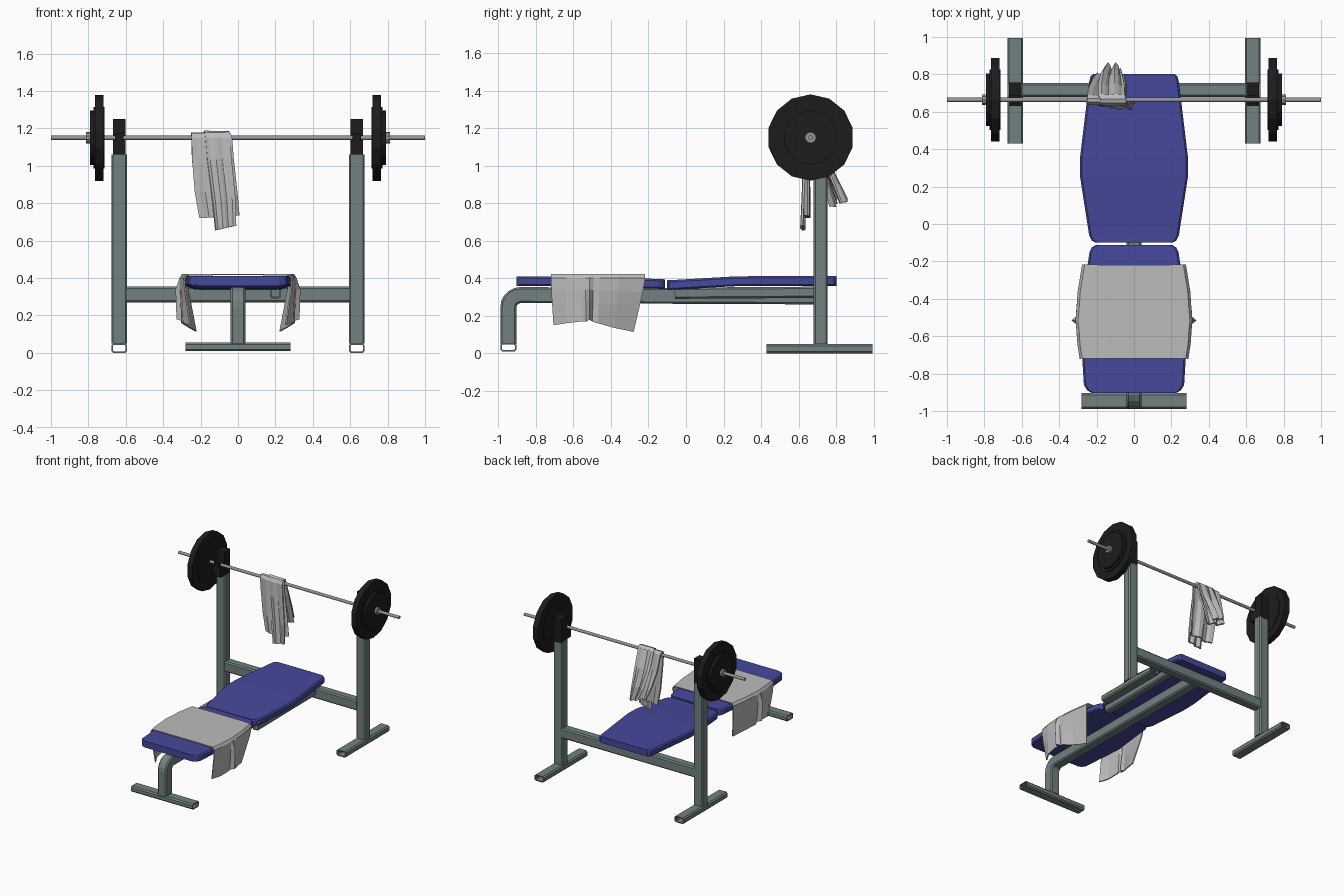
import bpy, bmesh, math
from mathutils import Vector

if "Cube" in bpy.data.objects:
    bpy.data.objects.remove(bpy.data.objects["Cube"])


def material(name, rgb):
    m = bpy.data.materials.new(name)
    m.diffuse_color = (*rgb, 1)
    m.use_nodes = True
    m.node_tree.nodes["Principled BSDF"].inputs["Base Color"].default_value = m.diffuse_color
    return m


STEEL = material("painted_steel", (0.17, 0.22, 0.22))
BLUE = material("blue_vinyl", (0.06, 0.065, 0.33))
BLACK = material("black_iron", (0.012, 0.012, 0.012))
CHROME = material("bar_metal", (0.3, 0.3, 0.3))
CLOTH = material("towel_cloth", (0.5, 0.5, 0.5))


def finish(name, bm, mat):
    bmesh.ops.recalc_face_normals(bm, faces=bm.faces)
    me = bpy.data.meshes.new(name)
    bm.to_mesh(me)
    bm.free()
    ob = bpy.data.objects.new(name, me)
    bpy.context.collection.objects.link(ob)
    me.materials.append(mat)
    return ob


def box(name, lo, hi, mat):
    bm = bmesh.new()
    bmesh.ops.create_cube(bm, size=1)
    for v in bm.verts:
        v.co = Vector([(a + b) / 2 + c * (b - a) for a, b, c in zip(lo, hi, v.co)])
    return finish(name, bm, mat)


def tube(name, path, side, w, h, wall=0.008):
    """Hollow, chamfered rectangular tube swept along a path."""
    path = [Vector(p) for p in path]
    side = Vector(side)

    def section(a, b, c):
        a, b = a / 2, b / 2
        return [(a, b - c), (a - c, b), (c - a, b), (-a, b - c),
                (-a, c - b), (c - a, -b), (a - c, -b), (a, c - b)]

    bm = bmesh.new()
    shells = []
    for prof in (section(w, h, 0.01), section(w - 2 * wall, h - 2 * wall, 0.006)):
        rings = []
        for i, p in enumerate(path):
            d0 = (p - path[max(i - 1, 0)]).normalized()
            d1 = (path[min(i + 1, len(path) - 1)] - p).normalized()
            t = (d0 + d1).normalized()
            k = 1 / max(t.dot(d0 if d0.length else d1), 0.5)
            up = t.cross(side) * k
            rings.append([bm.verts.new(p + side * u + up * v) for u, v in prof])
        shells.append(rings)

    def skin(a, b):
        for j in range(8):
            n = (j + 1) % 8
            bm.faces.new((a[j], a[n], b[n], b[j]))

    for rings in shells:
        for a, b in zip(rings, rings[1:]):
            skin(a, b)
    for e in (0, -1):
        skin(shells[0][e], shells[1][e])
    return finish(name, bm, STEEL)


def disc(name, x0, x1, r, n, mat, y=0.664, z=1.15):
    """Cylinder along x, centred on the bar."""
    bm = bmesh.new()
    ends = [[bm.verts.new((x, y + r * math.sin(2 * math.pi * i / n),
                           z + r * math.cos(2 * math.pi * i / n))) for i in range(n)]
            for x in (x0, x1)]
    for e in ends:
        bm.faces.new(e)
    for i in range(n):
        j = (i + 1) % n
        bm.faces.new((ends[0][i], ends[0][j], ends[1][j], ends[1][i]))
    return finish(name, bm, mat)


def pad(name, rows, t=0.052):
    """Cushion lofted through (y, half width, top z) rows."""
    bm = bmesh.new()
    rings = []
    for y, w, z in rows:
        half = [(w - .008, z - t), (w, z - t + .008), (w, z - .01), (w - .01, z)]
        prof = half + [(-x, h) for x, h in reversed(half)]
        rings.append([bm.verts.new((x, y, h)) for x, h in prof])
    for a, b in zip(rings, rings[1:]):
        for i in range(8):
            j = (i + 1) % 8
            bm.faces.new((a[i], a[j], b[j], b[i]))
    bm.faces.new(rings[0])
    bm.faces.new(rings[-1])
    return finish(name, bm, BLUE)


def cloth(name, rows, thick):
    """Sheet through rows of points, given thickness."""
    bm = bmesh.new()
    g = [[bm.verts.new(p) for p in r] for r in rows]
    for a, b in zip(g, g[1:]):
        for i in range(len(a) - 1):
            bm.faces.new((a[i], a[i + 1], b[i + 1], b[i]))
    ob = finish(name, bm, CLOTH)
    s = ob.modifiers.new("thickness", 'SOLIDIFY')
    s.thickness = thick
    s.offset = 0
    return ob


# Rack: uprights, floor feet, bar hooks, weight plates
for s, n in ((-1, "left"), (1, "right")):
    x = s * 0.635
    tube(n + "_rear_foot", [(x, 0.43, .025), (x, 0.995, .025)], (1, 0, 0), .085, .05)
    tube(n + "_upright", [(x, .717, .05), (x, .717, 1.06)], (1, 0, 0), .085, .076)
    box(n + "_hook_back", (x - .034, .685, 1.05), (x + .034, .757, 1.25), BLACK)
    box(n + "_hook_base", (x - .034, .632, 1.06), (x + .034, .69, 1.135), BLACK)
    box(n + "_hook_lip", (x - .022, .63, 1.10), (x + .022, .647, 1.175), BLACK)
    disc(n + "_large_plate", s * .72, s * .765, .23, 14, BLACK)
    disc(n + "_plate_rim", s * .715, s * .772, .165, 14, BLACK)
    disc(n + "_small_plate", s * .765, s * .792, .145, 14, BLACK)
    disc(n + "_collar", s * .79, s * .812, .03, 10, CHROME)
disc("barbell_bar", -1, 1, .012, 12, CHROME)

# Bench frame: bent spine, crossbar, front foot, under-pad rail
arc = [(0, -.882 - .065 * math.cos(a), .245 + .065 * math.sin(a))
       for a in [math.pi / 2 * i / 5 for i in range(6)]]
tube("bench_spine", [(0, -.947, .05)] + arc + [(0, .69, .303)], (1, 0, 0), .08, .085)
tube("rack_crossbar", [(-.6, .717, .312), (.6, .717, .312)], (0, 1, 0), .074, .085)
tube("front_foot", [(-.28, -.947, .032), (.28, -.947, .032)], (0, 1, 0), .085, .046)
tube("pad_rail", [(.2, -.06, .32), (.2, .69, .325)], (1, 0, 0), .06, .06)

# Cushions
pad("seat_pad", [(-.903, .225, .41), (-.89, .25, .41), (-.86, .268, .41),
                 (-.5, .29, .408), (-.15, .238, .396), (-.125, .225, .395),
                 (-.113, .205, .394)])
pad("back_pad", [(-.1, .205, .389), (-.09, .225, .39), (-.06, .24, .391),
                 (.25, .288, .409), (.36, .288, .411), (.76, .24, .411),
                 (.79, .232, .411), (.803, .215, .411)])

# Seat towel: (top y, top x, hem y, hem x, hem z) columns, pleated at mid-side
columns = [(-.72, .275, -.705, .255, .15), (-.64, .287, -.64, .29, .16),
           (-.56, .292, -.555, .30, .17), (-.535, .295, -.53, .295, .17),
           (-.515, .297, -.515, .325, .18), (-.495, .295, -.50, .29, .17),
           (-.46, .292, -.47, .30, .16), (-.36, .285, -.38, .26, .135),
           (-.218, .262, -.28, .225, .115)]
rows = []
for yt, xt, yb, xb, zb in columns:
    half = [(xt * .5, yt, .419), (xt, yt, .418), (xt + .012, yt, .40)]
    bulge = .02 if abs(yt + .515) < .01 else 0
    for f in (.2, .5, 1):
        half.append((xt + .014 + (xb - xt - .014) * f + bulge * (1 - f),
                     yt + (yb - yt) * f, .38 + (zb - .38) * f))
    rows.append([(-x, y, z) for x, y, z in reversed(half)] + [(0, yt, .419)] + half)
cloth("seat_towel", rows, .008)


# Bar towel: two folded layers draped front to back over the bar
def drape(name, spec, thick, phase):
    """spec rows: left x, left z, right x, right z, y, pleat depth."""
    rows = []
    for xl, zl, xr, zr, y, amp in spec:
        rows.append([(xl + (xr - xl) * i / 8,
                      y + amp * math.sin(i * 1.5 + phase),
                      zl + (zr - zl) * i / 8) for i in range(9)])
    cloth(name, rows, thick)


drape("bar_towel_outer", [
    (-.12, .655, -.01, .68, .622, .008), (-.135, .80, -.015, .83, .628, .007),
    (-.165, 1.03, -.035, 1.04, .635, .006), (-.175, 1.15, -.042, 1.15, .638, .002),
    (-.178, 1.175, -.045, 1.175, .65, 0), (-.18, 1.182, -.045, 1.18, .668, 0),
    (-.19, 1.165, -.05, 1.165, .688, .002), (-.19, 1.03, -.05, 1.03, .74, .012),
    (-.175, .90, -.06, .90, .80, .018), (-.15, .82, -.07, .80, .84, .02)], .012, 0)
drape("bar_towel_inner", [
    (-.205, .72, .005, .735, .645, .014), (-.23, .86, -.005, .85, .645, .013),
    (-.245, 1.04, -.025, 1.04, .645, .008), (-.248, 1.15, -.032, 1.15, .643, .002),
    (-.25, 1.17, -.04, 1.17, .655, 0), (-.25, 1.173, -.04, 1.17, .668, 0),
    (-.25, 1.155, -.045, 1.155, .683, .002), (-.245, 1.03, -.04, 1.03, .71, .012),
    (-.225, .91, -.045, .91, .75, .018), (-.20, .82, -.05, .78, .785, .022)], .012, 1.2)
